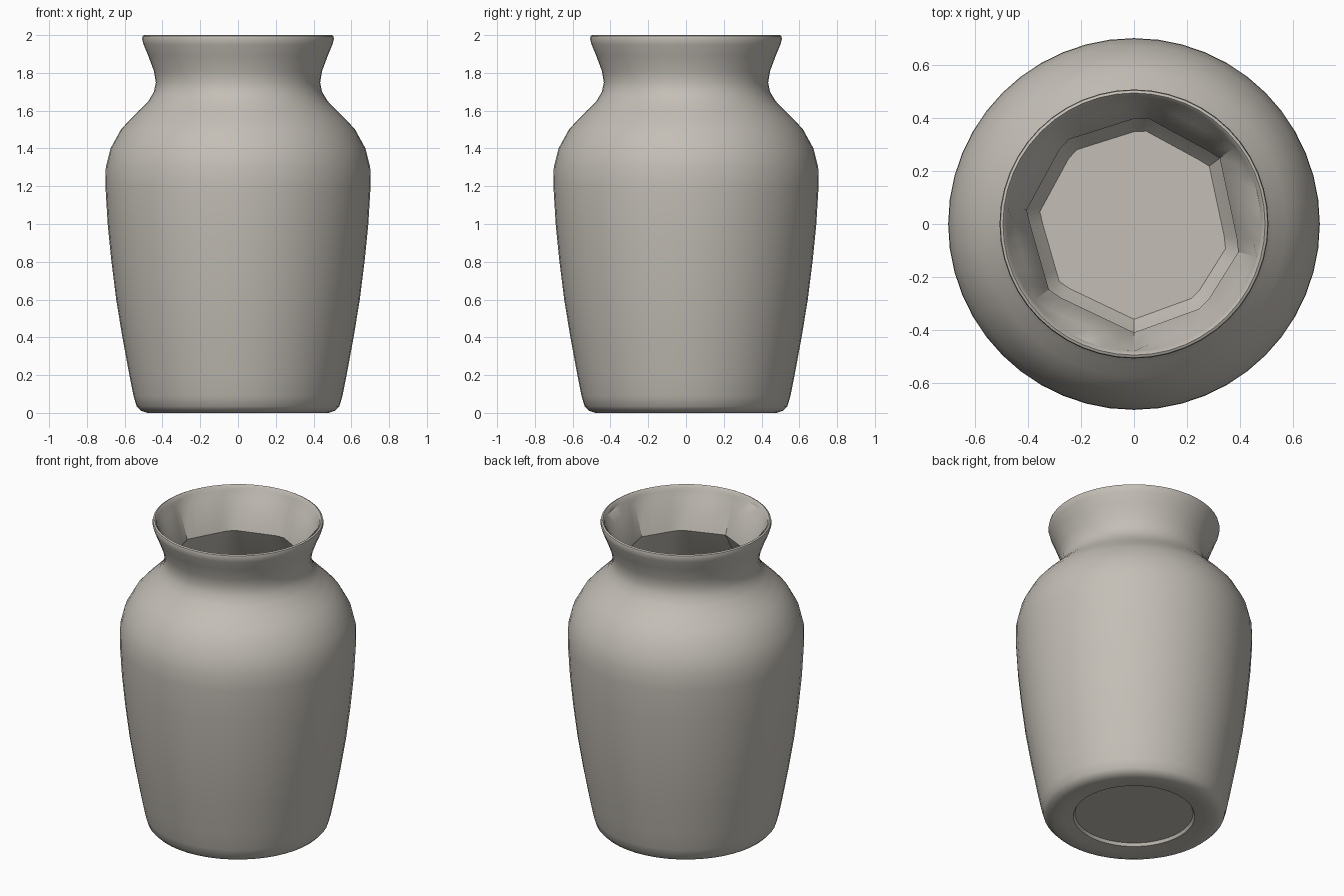
import bpy, bmesh
from math import sin, cos, radians

if "Cube" in bpy.data.objects:
    bpy.data.objects.remove(bpy.data.objects["Cube"])

SEGMENTS = 48

# Outside wall, foot to lip: (radius, height)
OUTER = [(0.35, 0.03), (0.36, 0.012), (0.42, 0.003), (0.48, 0), (0.515, 0.012), (0.537, 0.035),
         (0.553, 0.09), (0.575, 0.2), (0.612, 0.4), (0.645, 0.6), (0.67, 0.8),
         (0.69, 1.0), (0.702, 1.2), (0.7, 1.3), (0.675, 1.4), (0.62, 1.5),
         (0.575, 1.55), (0.525, 1.6), (0.475, 1.65), (0.445, 1.7), (0.435, 1.75),
         (0.445, 1.81), (0.475, 1.89), (0.5, 1.95), (0.508, 1.98), (0.505, 1.995),
         (0.495, 2.0), (0.485, 1.99), (0.48, 1.97)]
# Faceted inside wall, lip to floor
INNER = [(0.475, 1.93), (0.41, 1.74), (0.52, 1.55), (0.64, 1.38), (0.66, 1.2),
         (0.6, 0.6), (0.52, 0.3), (0.36, 0.1)]
# Directions of the corners of the faceted inside wall
CORNERS = [-14, 38, 85, 130, 173, 219, 270, 310, 346]


def facet(angle):
    """Radius factor that flattens the circle between two corners."""
    if angle > CORNERS[-1]:
        angle -= 360
    for a, b in zip(CORNERS, CORNERS[1:]):
        if a <= angle <= b:
            return cos(radians(b - a) / 2) / cos(radians(angle - (a + b) / 2))


def ring(bm, radius, height, faceted):
    verts = []
    for i in range(SEGMENTS):
        angle = 360 * i / SEGMENTS
        r = radius * (facet(angle) if faceted else 1)
        verts.append(bm.verts.new((r * cos(radians(angle)), r * sin(radians(angle)), height)))
    return verts


# Clay colour
clay = bpy.data.materials.new("warm grey clay")
clay.use_nodes = True
colour = (0.55, 0.52, 0.47, 1)
clay.diffuse_color = colour
clay.node_tree.nodes["Principled BSDF"].inputs["Base Color"].default_value = colour

# Vase body, lofted through all the rings
bm = bmesh.new()
rings = [ring(bm, r, z, False) for r, z in OUTER]
rings += [ring(bm, r, z, True) for r, z in INNER]
for low, high in zip(rings, rings[1:]):
    for i in range(SEGMENTS):
        j = (i + 1) % SEGMENTS
        bm.faces.new((low[i], low[j], high[j], high[i]))

# Foot recess and inside floor
bm.faces.new(rings[0][::-1])
bm.faces.new(rings[-1])
bmesh.ops.recalc_face_normals(bm, faces=bm.faces)

mesh = bpy.data.meshes.new("vase")
bm.to_mesh(mesh)
bm.free()
mesh.materials.append(clay)
vase = bpy.data.objects.new("vase", mesh)
bpy.context.collection.objects.link(vase)

# Smooth clay with crisp inside facets
bpy.ops.object.select_all(action='DESELECT')
vase.select_set(True)
bpy.context.view_layer.objects.active = vase
bpy.ops.object.shade_smooth_by_angle(angle=radians(35))
